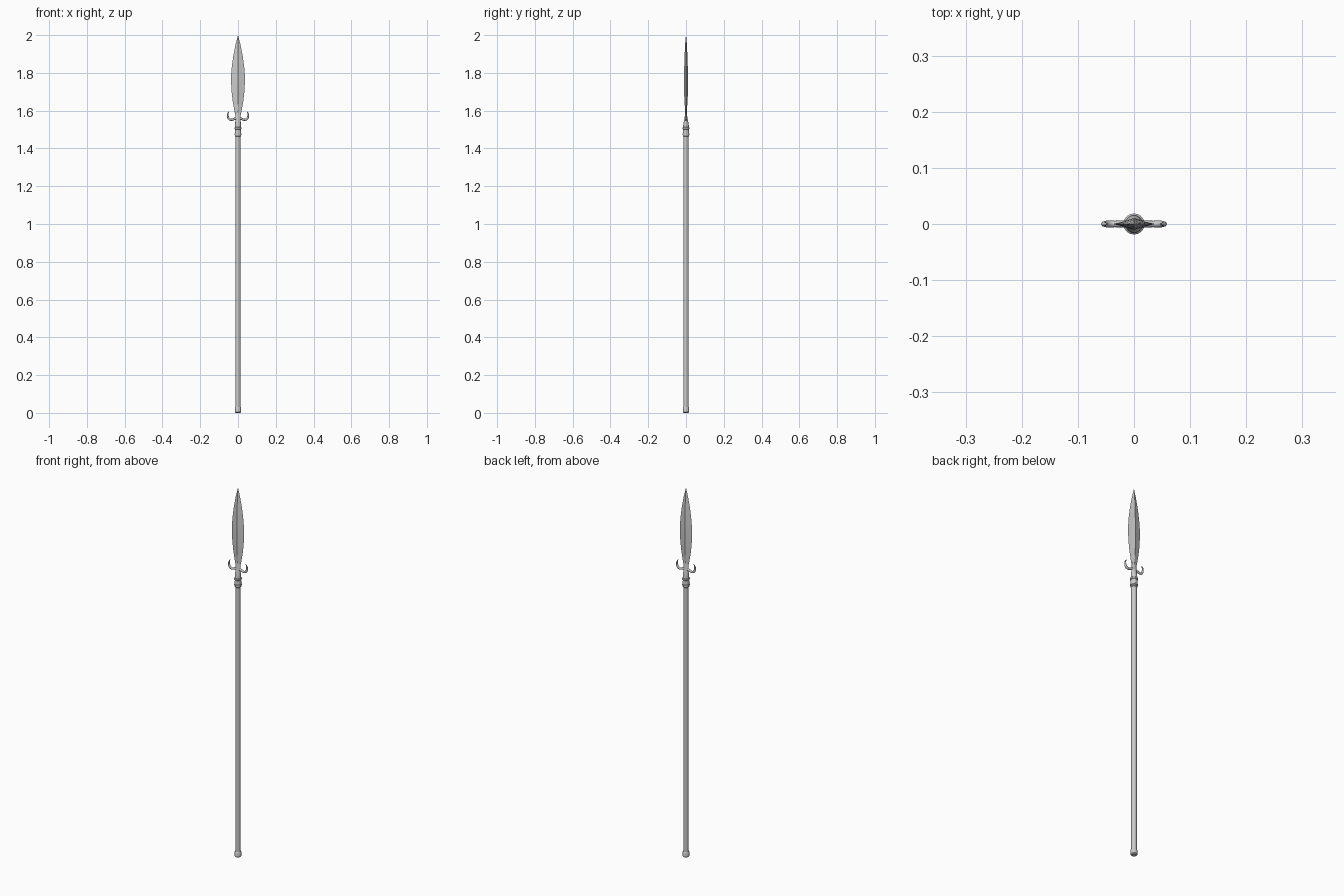
import bpy, bmesh
from math import cos, sin, pi

if "Cube" in bpy.data.objects:
    bpy.data.objects.remove(bpy.data.objects["Cube"])


def loft(name, rings, smooth=True):
    """Skin a list of closed rings, capping both ends."""
    bm = bmesh.new()
    rows = [[bm.verts.new(p) for p in r] for r in rings]
    n = len(rows[0])
    for a, b in zip(rows, rows[1:]):
        for i in range(n):
            j = (i + 1) % n
            bm.faces.new((a[i], a[j], b[j], b[i]))
    bm.faces.new(rows[0][::-1])
    bm.faces.new(rows[-1])
    bmesh.ops.recalc_face_normals(bm, faces=bm.faces)
    me = bpy.data.meshes.new(name)
    bm.to_mesh(me)
    bm.free()
    ob = bpy.data.objects.new(name, me)
    bpy.context.collection.objects.link(ob)
    if smooth:
        bpy.ops.object.select_all(action='DESELECT')
        ob.select_set(True)
        bpy.context.view_layer.objects.active = ob
        bpy.ops.object.shade_smooth_by_angle()
    return ob


def oval(z, rx, ry, n=16):
    return [(rx * cos(2 * pi * i / n), ry * sin(2 * pi * i / n), z) for i in range(n)]


def blade_ring(z, w, t):
    """Slightly hollow diamond section with a central ridge."""
    return [(w, 0, z), (w * .5, t * .42, z), (0, t, z), (-w * .5, t * .42, z),
            (-w, 0, z), (-w * .5, -t * .42, z), (0, -t, z), (w * .5, -t * .42, z)]


# Shaft
loft("shaft", [oval(z, .0135, .0135) for z in (.01, .4, .8, 1.2, 1.49)])

# Butt cap
loft("butt_cap", [oval(z, r, r) for z, r in
                  [(0, .013), (.004, .0165), (.026, .0165), (.03, .0145)]])

# Socket, flattening into the blade neck
loft("socket", [oval(*r) for r in
                [(1.462, .0145, .0145), (1.465, .017, .017), (1.52, .0155, .0155),
                 (1.54, .0145, .012), (1.56, .014, .008), (1.59, .013, .004),
                 (1.605, .010, .003)]])

# Raised bands round the socket
for i, z in enumerate((1.475, 1.507)):
    loft("socket_band_%d" % (i + 1), [oval(z + d, r, r) for d, r in
         [(-.006, .0155), (-.003, .0188), (.003, .0188), (.006, .0155)]])

# Leaf blade
loft("blade", [blade_ring(*r) for r in
               [(1.555, .012, .006), (1.58, .015, .004), (1.61, .021, .005),
                (1.65, .028, .0085), (1.70, .034, .010), (1.77, .0375, .0105),
                (1.83, .033, .0095), (1.89, .025, .0075), (1.95, .013, .005),
                (2.0, .0004, .0004)]])

# Pair of upturned lugs below the blade
curve = bpy.data.curves.new("lugs", 'CURVE')
curve.dimensions = '3D'
curve.bevel_depth = .0055
curve.bevel_resolution = 2
curve.use_fill_caps = True
curve.resolution_u = 5
path = [(0, 1.562, 1.2), (.018, 1.557, 1.1), (.034, 1.552, 1.05), (.047, 1.556, 1.1),
        (.0535, 1.57, .9), (.053, 1.585, .7), (.047, 1.597, .2)]
for side in (-1, 1):
    s = curve.splines.new('BEZIER')
    s.bezier_points.add(len(path) - 1)
    for p, (x, z, r) in zip(s.bezier_points, path):
        p.co = (side * x, 0, z)
        p.radius = r
        p.handle_left_type = p.handle_right_type = 'AUTO'
lugs = bpy.data.objects.new("lugs", curve)
bpy.context.collection.objects.link(lugs)
